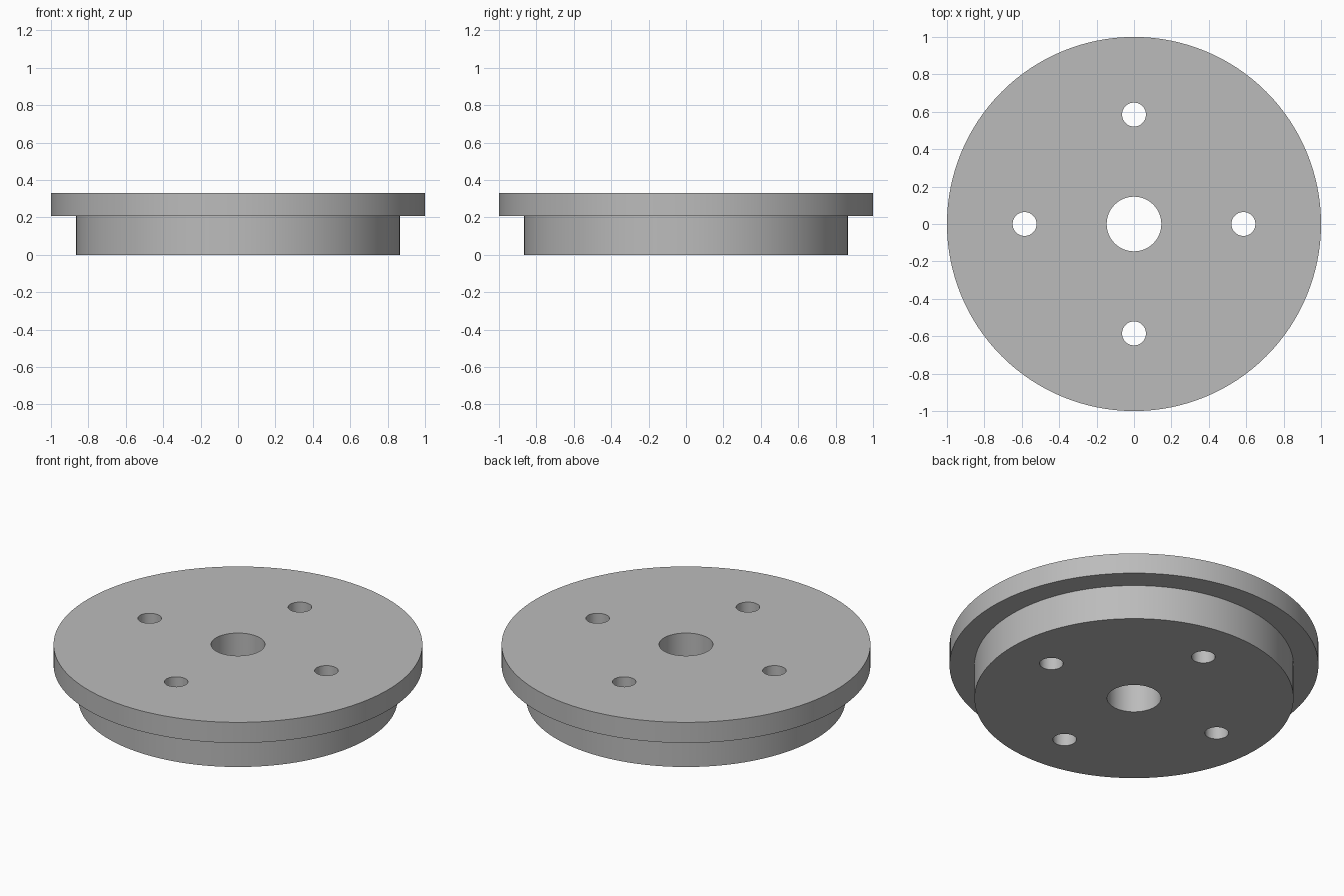
import bpy, bmesh, math
from mathutils import Matrix

cube = bpy.data.objects.get("Cube")
if cube:
    bpy.data.objects.remove(cube, do_unlink=True)

HEIGHT, STEP = 0.33, 0.207
RIM_R, HUB_R, BORE_R = 1.0, 0.865, 0.146
BOLT_R, BOLT_CIRCLE = 0.064, 0.585

grey = bpy.data.materials.new("plain grey")
grey.use_nodes = True
colour = (0.5, 0.5, 0.5, 1)
grey.diffuse_color = colour
grey.node_tree.nodes["Principled BSDF"].inputs["Base Color"].default_value = colour


def add_object(name, bm):
    bmesh.ops.recalc_face_normals(bm, faces=bm.faces)
    mesh = bpy.data.meshes.new(name)
    bm.to_mesh(mesh)
    bm.free()
    mesh.materials.append(grey)
    obj = bpy.data.objects.new(name, mesh)
    bpy.context.collection.objects.link(obj)
    return obj


# Flanged disc with its central bore, turned from one closed profile
bm = bmesh.new()
profile = [(BORE_R, 0), (HUB_R, 0), (HUB_R, STEP),
           (RIM_R, STEP), (RIM_R, HEIGHT), (BORE_R, HEIGHT)]
verts = [bm.verts.new((r, 0, z)) for r, z in profile]
edges = [bm.edges.new((verts[i - 1], v)) for i, v in enumerate(verts)]
bmesh.ops.spin(bm, geom=verts + edges, cent=(0, 0, 0), axis=(0, 0, 1),
               angle=math.tau, steps=128, use_merge=True)
bmesh.ops.remove_doubles(bm, verts=bm.verts, dist=1e-5)
disc = add_object("flanged_disc", bm)

# Four bolt holes, cut right through
bm = bmesh.new()
for i in range(4):
    place = (Matrix.Rotation(i * math.pi / 2, 4, 'Z')
             @ Matrix.Translation((BOLT_CIRCLE, 0, HEIGHT / 2)))
    bmesh.ops.create_cone(bm, cap_ends=True, segments=48, radius1=BOLT_R,
                          radius2=BOLT_R, depth=HEIGHT * 2, matrix=place)
cutter = add_object("bolt_hole_cutter", bm)

bpy.ops.object.select_all(action='DESELECT')
bpy.context.view_layer.objects.active = disc
disc.select_set(True)
cut = disc.modifiers.new("bolt holes", 'BOOLEAN')
cut.operation = 'DIFFERENCE'
cut.solver = 'EXACT'
cut.object = cutter
bpy.ops.object.modifier_apply(modifier=cut.name)
bpy.data.objects.remove(cutter, do_unlink=True)

# Smooth round walls, crisp rims
bpy.ops.object.shade_smooth_by_angle(angle=math.radians(30))
